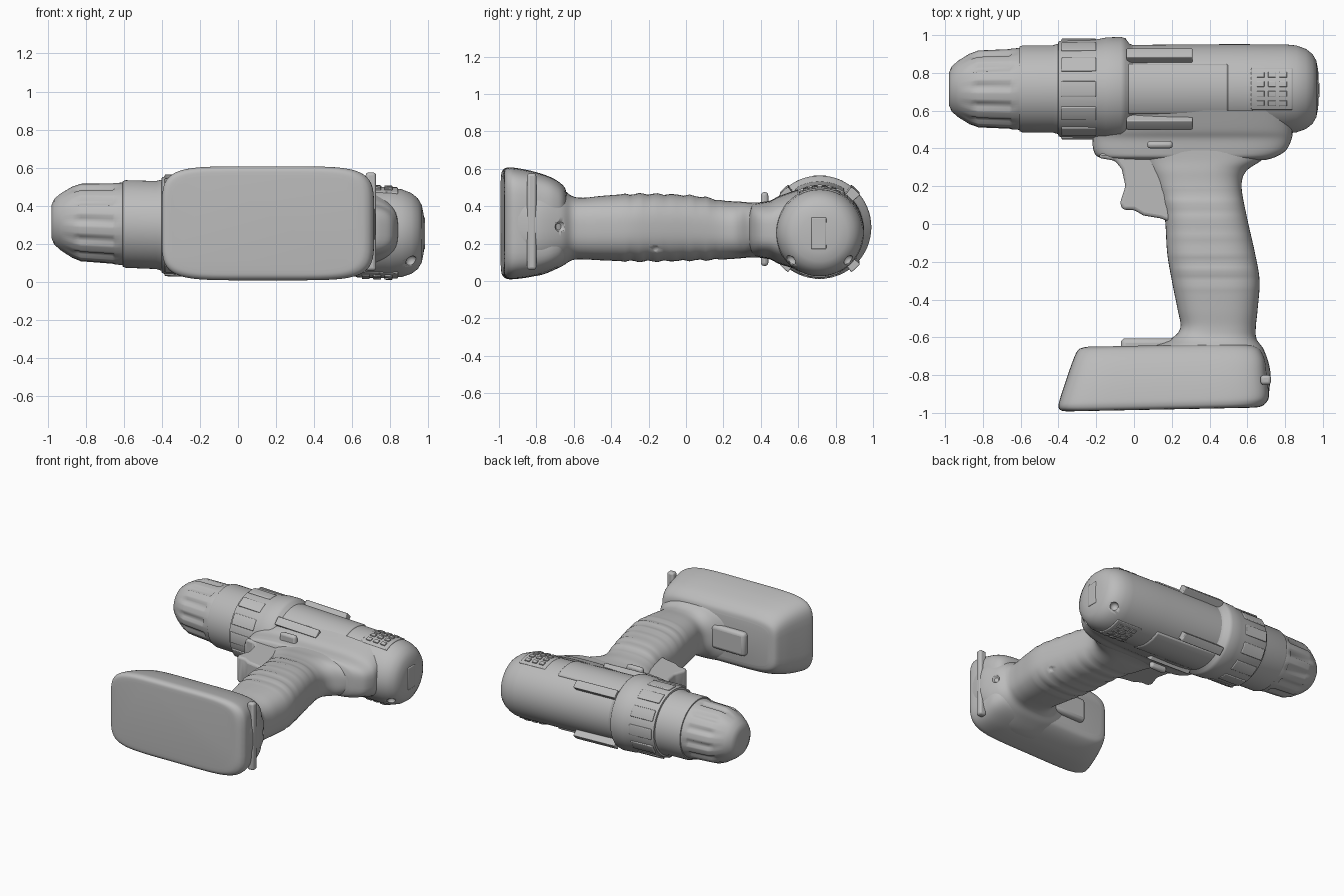
import bpy, bmesh
from math import sin, cos, pi, radians
from mathutils import Vector

if "Cube" in bpy.data.objects:
    bpy.data.objects.remove(bpy.data.objects["Cube"])

GREY = (0.5, 0.5, 0.5, 1)
mat = bpy.data.materials.new("plain grey")
mat.use_nodes = True
mat.diffuse_color = GREY
mat.node_tree.nodes["Principled BSDF"].inputs["Base Color"].default_value = GREY


def finish(name, bm, bevel=0, angle=40):
    bmesh.ops.recalc_face_normals(bm, faces=bm.faces)
    me = bpy.data.meshes.new(name)
    bm.to_mesh(me)
    bm.free()
    me.materials.append(mat)
    ob = bpy.data.objects.new(name, me)
    bpy.context.collection.objects.link(ob)
    if bevel:
        mod = ob.modifiers.new("soft edges", "BEVEL")
        mod.width, mod.segments = bevel, 3
    bpy.ops.object.select_all(action="DESELECT")
    ob.select_set(True)
    bpy.context.view_layer.objects.active = ob
    bpy.ops.object.shade_smooth_by_angle(angle=radians(angle))
    return ob


def skin(name, rings, bevel=0, angle=40):
    """Bridge a row of equal point rings and cap both ends."""
    bm = bmesh.new()
    rows = [[bm.verts.new(p) for p in ring] for ring in rings]
    n = len(rows[0])
    for a, b in zip(rows, rows[1:]):
        for i in range(n):
            j = (i + 1) % n
            bm.faces.new((a[i], a[j], b[j], b[i]))
    bm.faces.new(rows[0])
    bm.faces.new(rows[-1])
    return finish(name, bm, bevel, angle)


def axis_point(x, r, a):
    """Point around the slightly tilted barrel axis; angle 0 is up."""
    return (x, 0.715 + r * sin(a), 0.285 - 0.033 * x + r * cos(a))


def lathe(name, profile, n=64, grooves=None):
    def radius(x, r, i):
        if grooves and grooves[0] < x < grooves[1] and i % 8 in (0, 1, 2):
            return r - 0.014
        return r
    return skin(name, [[axis_point(x, radius(x, r, i), 2 * pi * i / n) for i in range(n)]
                       for x, r in profile], angle=50)


def arc_plate(name, x0, x1, mid, half, r0, r1, bevel=0.01):
    """Curved block hugging the barrel."""
    angles = [radians(mid - half + half * k / 4) for k in range(9)]
    return skin(name, [[axis_point(x0, r0, a), axis_point(x1, r0, a),
                        axis_point(x1, r1, a), axis_point(x0, r1, a)] for a in angles], bevel)


def loft(name, sections, power, steps=6, tilt=0, ribs=None, n=56):
    """Smooth stack of rounded sections (y, x0, x1, z0, z1)."""
    rows = []
    for k in range(len(sections) - 1):
        p0, p1, p2, p3 = [Vector(sections[min(max(k + d, 0), len(sections) - 1)])
                          for d in (-1, 0, 1, 2)]
        for s in range(steps):
            t = s / steps
            rows.append(0.5 * (2 * p1 + (p2 - p0) * t + (2 * p0 - 5 * p1 + 4 * p2 - p3) * t ** 2
                               + (3 * p1 - p0 - 3 * p2 + p3) * t ** 3))
    rows.append(Vector(sections[-1]))

    def rounded(v):
        return abs(v) ** (2 / power) * (1 if v > 0 else -1)
    rings = []
    for y, x0, x1, z0, z1 in rows:
        ring = []
        swell = 0.005 * sin(y * 70) if ribs and ribs[0] < y < ribs[1] else 0
        for i in range(n):
            a = 2 * pi * (i + 0.5) / n
            x = (x0 + x1) / 2 + (x1 - x0) / 2 * rounded(cos(a))
            z = (z0 + z1) / 2 + ((z1 - z0) / 2 + swell) * rounded(sin(a))
            ring.append((x, y + tilt * x, z))
        rings.append(ring)
    return skin(name, rings)


def box(name, lo, hi, bevel):
    bm = bmesh.new()
    bmesh.ops.create_cube(bm, size=1)
    for v in bm.verts:
        v.co = [(l + h) / 2 + c * (h - l) for l, h, c in zip(lo, hi, v.co)]
    return finish(name, bm, bevel)


def dimple(target, centre, r=0.03):
    """Round screw recess."""
    bm = bmesh.new()
    bmesh.ops.create_uvsphere(bm, u_segments=20, v_segments=12, radius=r)
    bmesh.ops.translate(bm, verts=bm.verts, vec=centre)
    cutter = finish("screw_recess_cutter", bm)
    cutter.hide_render = True
    cutter.hide_set(True)
    cutter.display_type = "WIRE"
    mod = target.modifiers.new("screw recess", "BOOLEAN")
    mod.operation, mod.object, mod.solver = "DIFFERENCE", cutter, "EXACT"


# Chuck with grip flutes, then the torque collar
lathe("chuck", [(-0.98, 0.05), (-0.98, 0.085), (-0.965, 0.12), (-0.93, 0.15), (-0.87, 0.187),
                (-0.84, 0.198), (-0.825, 0.204), (-0.66, 0.211), (-0.645, 0.214),
                (-0.6, 0.217), (-0.58, 0.217)], n=96, grooves=(-0.85, -0.65))
lathe("torque_ring", [(-0.61, 0.2), (-0.605, 0.224), (-0.59, 0.23), (-0.43, 0.231),
                      (-0.41, 0.237), (-0.38, 0.24)])
lathe("gear_collar", [(-0.405, 0.225), (-0.4, 0.25), (-0.38, 0.258), (-0.2, 0.262), (-0.15, 0.272),
                      (-0.07, 0.276), (-0.045, 0.268), (-0.025, 0.24), (0, 0.23)])
for k in range(12):
    arc_plate("collar_pad", -0.385, -0.2, k * 30, 9, 0.24, 0.267, 0.006)

# Motor housing with rounded rear
housing = lathe("motor_housing", [(-0.1, 0.23), (0.1, 0.234), (0.5, 0.237), (0.8, 0.236),
                                  (0.86, 0.23), (0.91, 0.212), (0.945, 0.185), (0.965, 0.15),
                                  (0.975, 0.1), (0.978, 0.04)])
for y in (0.56, 0.87):
    dimple(housing, (0.91, y, 0.11))
box("rear_badge_plate", (0.965, 0.67, 0.17), (0.982, 0.75, 0.34), 0.006)

# Rails, raised panels and air vents on both flanks
for side in (0, 180):
    for off in (-43, 43):
        arc_plate("side_rail", -0.04, 0.31, side + off, 6.5, 0.2, 0.284, 0.018)
    arc_plate("side_panel", -0.04, 0.5, side, 34, 0.2, 0.246, 0.014)
    arc_plate("vent_frame", 0.62, 0.84, side, 28, 0.2, 0.24, 0.006)
    for row in (-18, -6, 6, 18):
        for col in range(3):
            x = 0.65 + col * 0.06
            arc_plate("vent_slat", x, x + 0.04, side + row, 3.5, 0.22, 0.248, 0.004)

# Skirt below the housing
loft("housing_skirt", [(0.6, -0.2, 0.84, 0.06, 0.49), (0.5, -0.215, 0.84, 0.09, 0.455),
                       (0.45, -0.22, 0.835, 0.115, 0.43), (0.39, -0.215, 0.805, 0.125, 0.42),
                       (0.355, -0.19, 0.75, 0.14, 0.41), (0.34, -0.13, 0.7, 0.17, 0.38)], 3.6)

# Handle flaring into the foot
handle = loft("handle", [(0.42, -0.06, 0.76, 0.125, 0.42), (0.34, 0.02, 0.68, 0.125, 0.42),
                         (0.28, 0.07, 0.595, 0.12, 0.425), (0.2, 0.11, 0.57, 0.115, 0.43),
                         (0.05, 0.16, 0.595, 0.11, 0.455), (-0.15, 0.175, 0.64, 0.105, 0.465),
                         (-0.3, 0.2, 0.665, 0.105, 0.465), (-0.45, 0.23, 0.655, 0.11, 0.455),
                         (-0.55, 0.245, 0.645, 0.115, 0.445), (-0.61, 0.19, 0.65, 0.11, 0.455),
                         (-0.67, 0.05, 0.69, 0.075, 0.5), (-0.78, -0.02, 0.722, 0.03, 0.565),
                         (-0.9, -0.05, 0.715, 0.02, 0.595)], 2.7, ribs=(-0.35, 0.2))
dimple(handle, (0.635, -0.16, 0.16))
dimple(handle, (0.7, -0.67, 0.29))

# Battery pack, latch strip and release bump
loft("battery", [(-0.645, -0.25, 0.5, 0.14, 0.46), (-0.66, -0.295, 0.64, 0.1, 0.505),
                 (-0.72, -0.325, 0.69, 0.06, 0.55), (-0.82, -0.36, 0.705, 0.025, 0.585),
                 (-0.92, -0.393, 0.715, 0.01, 0.605), (-0.96, -0.4, 0.7, 0.012, 0.605),
                 (-0.98, -0.385, 0.67, 0.03, 0.59), (-0.985, -0.35, 0.63, 0.06, 0.56)],
     5.5, tilt=0.02)
box("battery_latch", (0.67, -0.85, 0.06), (0.725, -0.8, 0.575), 0.015)
box("battery_release", (-0.07, -0.7, 0.2), (0.22, -0.605, 0.38), 0.025)

# Trigger, extruded from its side profile
outline = [(-0.17, 0.38), (-0.19, 0.35), (-0.1, 0.335), (-0.065, 0.29), (-0.045, 0.2),
           (-0.075, 0.11), (-0.06, 0.075), (0, 0.075), (0.05, 0.045), (0.14, 0.03),
           (0.22, 0), (0.25, 0.38)]
skin("trigger", [[(x, y, z) for x, y in outline] for z in (0.18, 0.38)], 0.025)

# Direction switch through the skirt
box("direction_switch", (0.07, 0.4, 0.08), (0.205, 0.44, 0.475), 0.018)
